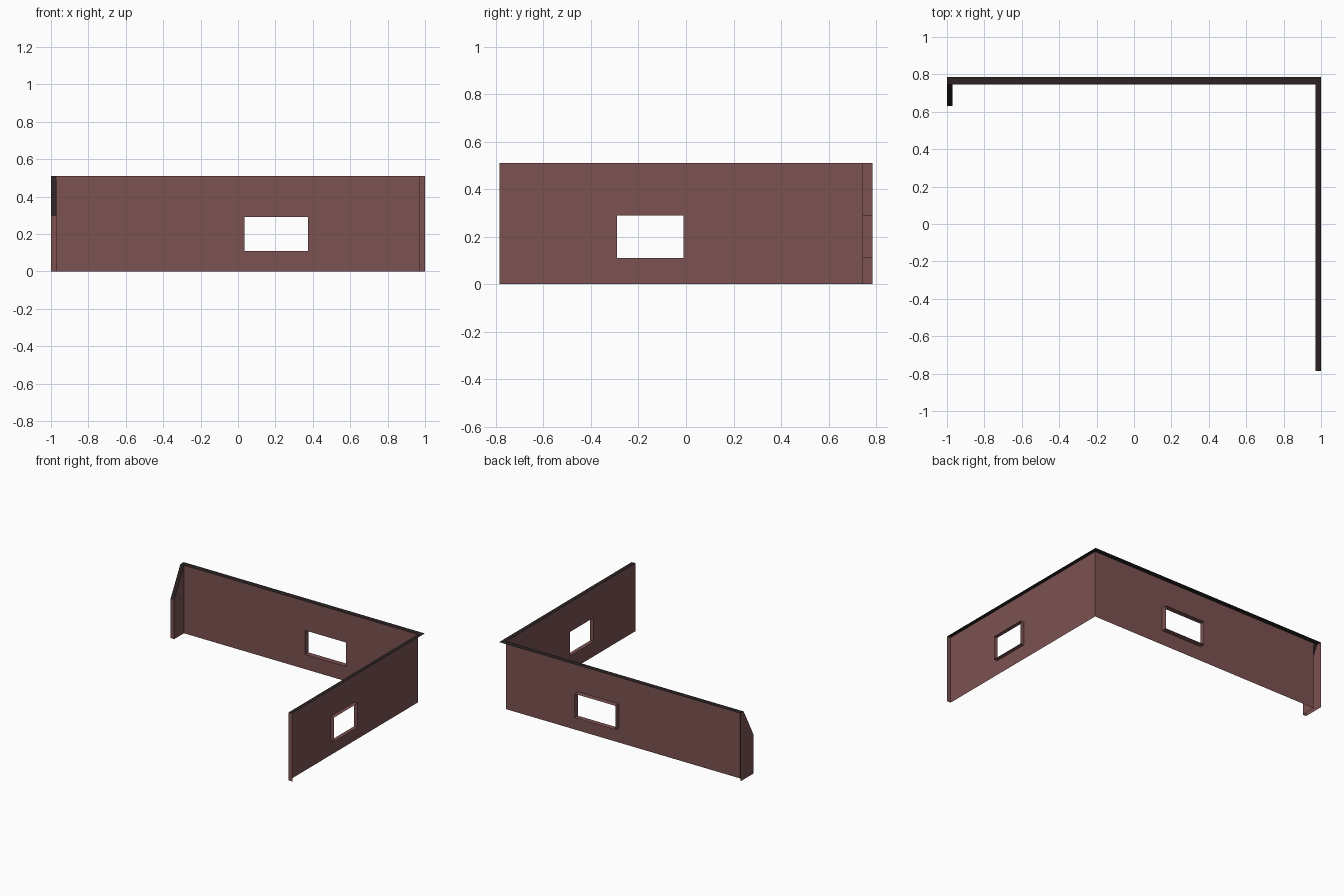
import bpy, bmesh

if "Cube" in bpy.data.objects:
    bpy.data.objects.remove(bpy.data.objects["Cube"])

H = 0.51                      # wall height
X, Y = 1.0, 0.785             # outer extents
XI, YI = 0.97, 0.745          # inner wall planes
WZ0, WZ1 = 0.11, 0.29         # window sill and head


def material(name, rgb):
    m = bpy.data.materials.new(name)
    m.diffuse_color = (*rgb, 1)
    m.use_nodes = True
    m.node_tree.nodes["Principled BSDF"].inputs["Base Color"].default_value = m.diffuse_color
    return m


wall_mat = material("wall_brown", (0.20, 0.085, 0.083))
cap_mat = material("dark_cap", (0.025, 0.016, 0.016))


def make(name, polys, mat):
    bm = bmesh.new()
    for p in polys:
        bm.faces.new([bm.verts.new(v) for v in p])
    bmesh.ops.remove_doubles(bm, verts=bm.verts, dist=0.0005)
    me = bpy.data.meshes.new(name)
    bm.to_mesh(me)
    bm.free()
    me.materials.append(mat)
    ob = bpy.data.objects.new(name, me)
    bpy.context.collection.objects.link(ob)
    return ob


def window_wall(name, place, u0, u1, w0, w1):
    """Sheet with a window hole; place(u, d, z) with d=0 inner, d=1 outer."""
    us, zs = (u0, w0, w1, u1), (0, WZ0, WZ1, H)
    polys = []
    for i in range(3):
        for j in range(3):
            if (i, j) != (1, 1):
                a, b, c, d = us[i], us[i + 1], zs[j], zs[j + 1]
                polys.append([place(a, 0, c), place(b, 0, c), place(b, 0, d), place(a, 0, d)])
    make(name, polys, wall_mat)
    # reveal around the opening, projecting outward
    ring = [(w0, WZ0), (w1, WZ0), (w1, WZ1), (w0, WZ1)]
    reveal = []
    for (a, c), (b, d) in zip(ring, ring[1:] + ring[:1]):
        reveal.append([place(a, 0, c), place(a, 1, c), place(b, 1, d), place(b, 0, d)])
    make(name + "_window_reveal", reveal, wall_mat)


def flat(x0, x1, y0, y1):
    return [(x0, y0, H), (x1, y0, H), (x1, y1, H), (x0, y1, H)]


# Back and right walls
window_wall("back_wall", lambda u, d, z: (u, YI + d * (Y - YI), z), -XI, XI, 0.035, 0.375)
window_wall("right_wall", lambda u, d, z: (XI + d * (X - XI), u, z), YI, -Y, -0.01, -0.29)

# Closed front end of the right wall
make("right_wall_end", [[(XI, -Y, 0), (X, -Y, 0), (X, -Y, H), (XI, -Y, H)]], wall_mat)

# Short left wall with a sloping top
YS, ZS = 0.63, 0.295
outer = [(YS, 0), (YS, ZS), (YI, H), (Y, H), (Y, 0)]
inner = [(YS, 0), (YI, 0), (YI, H), (YS, ZS)]
make("left_wall", [
    [(-X, y, z) for y, z in outer],
    [(-XI, y, z) for y, z in inner],
    [(-X, YS, 0), (-XI, YS, 0), (-XI, YS, ZS), (-X, YS, ZS)],
], wall_mat)

# Dark caps along the wall tops and the slope
make("wall_caps", [flat(-X, X, YI, Y), flat(XI, X, -Y, YI)], cap_mat)
make("slope_cap", [[(-X, YS, ZS), (-XI, YS, ZS), (-XI, YI, H), (-X, YI, H)]], cap_mat)
